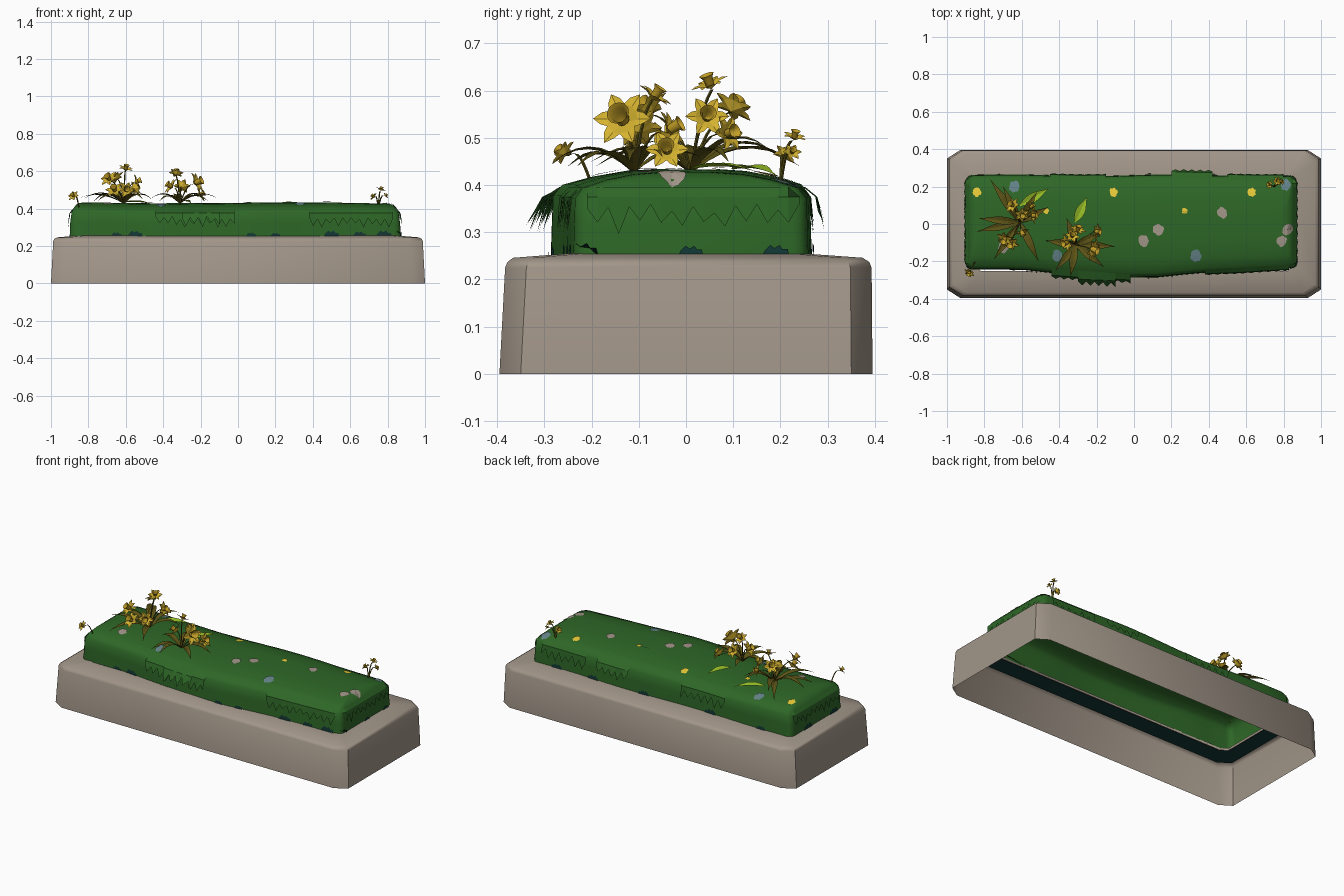
import bpy, bmesh, math, random
from mathutils import Vector, Matrix
from mathutils.bvhtree import BVHTree

if "Cube" in bpy.data.objects:
    bpy.data.objects.remove(bpy.data.objects["Cube"])
random.seed(4)

def mat(name, c):
    m = bpy.data.materials.new(name)
    m.diffuse_color = (*c, 1)
    m.use_nodes = True
    m.node_tree.nodes["Principled BSDF"].inputs["Base Color"].default_value = m.diffuse_color
    return m

STONE = mat("warm stone", (0.36, 0.305, 0.25))
MOSS = mat("moss green", (0.027, 0.135, 0.02))
TEAL = mat("dark teal", (0.006, 0.04, 0.035))
LEAF = mat("olive leaf", (0.105, 0.085, 0.008))
PETAL = mat("petal yellow", (0.68, 0.46, 0.03))
TRUMPET = mat("trumpet gold", (0.55, 0.35, 0.02))
SPOT_Y = mat("bright yellow", (0.82, 0.6, 0.04))
SPOT_B = mat("blue grey", (0.13, 0.23, 0.25))
LIME = mat("lime leaf", (0.3, 0.5, 0.02))

def finish(name, bm, m, angle=None):
    me = bpy.data.meshes.new(name)
    bm.to_mesh(me)
    bm.free()
    ob = bpy.data.objects.new(name, me)
    bpy.context.collection.objects.link(ob)
    me.materials.append(m)
    if angle:
        bpy.context.view_layer.objects.active = ob
        ob.select_set(True)
        bpy.ops.object.shade_smooth_by_angle(angle=math.radians(angle))
        ob.select_set(False)
    return ob

def loft(bm, rings, cap=False):
    vs = [[bm.verts.new(p) for p in r] for r in rings]
    n = len(vs[0])
    for a, b in zip(vs, vs[1:]):
        for i in range(n):
            bm.faces.new((a[i], a[(i + 1) % n], b[(i + 1) % n], b[i]))
    if cap:
        bm.faces.new(vs[-1])

def octagon(hx, hy, cx, cy, z, y0=0):
    q = [(hx, -hy + cy), (hx, hy - cy), (hx - cx, hy), (-hx + cx, hy),
         (-hx, hy - cy), (-hx, -hy + cy), (-hx + cx, -hy), (hx - cx, -hy)]
    return [(x, y + y0, z) for x, y in q]

# Stone kerb: open underneath, with a rim around the planting
bm = bmesh.new()
loft(bm, [octagon(1, .395, .07, .045, 0), octagon(.988, .388, .07, .045, .225, .005),
          octagon(.983, .383, .07, .045, .237, .005), octagon(.968, .37, .07, .045, .246, .004),
          octagon(.86, .25, .04, .03, .255), octagon(.86, .25, .04, .03, .24)])
finish("stone_kerb", bm, STONE, 40)
bm = bmesh.new()
loft(bm, [octagon(.96, .36, .07, .045, .238), octagon(.86, .25, .04, .03, .238)])
finish("soil_ring", bm, TEAL)

# Moss mound: lofted wavy rounded rectangle
def moss_ring(z, ix, iy):
    hx, hy, r = .885 - ix, .265 - iy, .035
    pts = []
    for qx, qy, a0 in ((1, -1, -90), (1, 1, 0), (-1, 1, 90), (-1, -1, 180)):
        for k in range(4):
            a = math.radians(a0 + k * 30)
            pts.append((qx * (hx - r) + r * math.cos(a), qy * (hy - r) + r * math.sin(a)))
        if qx == qy:                       # extra points along the long sides
            for k in range(1, 12):
                t = -1 + k / 6
                pts.append((-qx * t * (hx - r), qy * hy))
    out = []
    for x, y in pts:
        if y < 0:
            y *= .91 + .17 * math.cos(x * 1.5) ** 4 + .012 * math.sin(x * 13)
        else:
            y *= .985 + .02 * math.sin(x * 7)
        out.append((x - .015, y, z + (.004 * math.sin(5 * x) if z > .3 else 0)))
    return out

bm = bmesh.new()
loft(bm, [moss_ring(*p) for p in ((.25, 0, 0), (.32, .003, .002), (.375, .01, .004), (.398, .02, .022),
                                  (.415, .033, .08), (.426, .05, .14), (.43, .08, .2))], True)
bmesh.ops.recalc_face_normals(bm, faces=bm.faces)
tree = BVHTree.FromBMesh(bm)
finish("moss_mound", bm, MOSS, 40)

def ground(x, y, lift=.004):
    hit = tree.ray_cast(Vector((x, y, 2)), Vector((0, 0, -1)))[0]
    return Vector((x, y, (hit.z if hit else .25) + lift))

def wall(p, d, z):
    """Point on the mound side; p is the coordinate along the side, d its outward direction."""
    d = Vector(d)
    along = Vector((abs(d.y), abs(d.x), 0)) * p
    hit = tree.ray_cast(along + d * 2 + Vector((0, 0, z)), -d)[0]
    return hit or along + d * (.87 if d.x else .26) + Vector((0, 0, z))

# Jagged grass fringes hanging over the mound edge
bm = bmesh.new()
for d, a, b, out in (((0, -1, 0), -.44, -.02, .03), ((0, -1, 0), .38, .83, .012), ((0, -1, 0), -.3, -.1, .055),
                     ((0, 1, 0), -.45, -.15, .012), ((0, 1, 0), .2, .42, .025), ((0, 1, 0), .5, .8, .01),
                     ((1, 0, 0), -.21, .24, .012), ((-1, 0, 0), -.21, .24, .012)):
    n = int((b - a) / .022)
    dv, prev = Vector(d), None
    for i in range(n + 1):
        p = a + (b - a) * i / n
        deep = random.uniform(.06, .09) if i % 2 else random.uniform(.025, .045)
        top = wall(p, d, .396) + dv * .004
        mid = wall(p, d, .375) + dv * (.006 + out * .4)
        low = wall(p, d, .375) + dv * (.006 + out * (1 if i % 2 else .6)) - Vector((0, 0, deep - .01))
        col = [bm.verts.new(v) for v in (top, mid, low)]
        if prev:
            for k in (0, 1):
                bm.faces.new((prev[k], col[k], col[k + 1], prev[k + 1]))
        prev = col
finish("grass_fringe", bm, MOSS)

# Dark tufts around the foot of the mound
bm = bmesh.new()
for d, ps in (((0, -1, 0), (-.65, -.55, .07, .2, .5, .65, .78)), ((0, 1, 0), (-.7, -.35, .1, .45, .7)),
              ((1, 0, 0), (-.22, .01, .19)), ((-1, 0, 0), (-.15, .1))):
    for p in ps:
        s = random.uniform(.7, 1.2)
        bm.faces.new([bm.verts.new(wall(p + .035 * s * u, d, .252 + .026 * s * h) + Vector(d) * .005)
                      for u, h in ((-1, 0), (1, 0), (.9, .6), (.5, .6), (.3, 1), (-.1, .7), (-.4, 1), (-.8, .5))])
finish("foot_tufts", bm, TEAL)

# Ragged blossom spots lying on the moss
def spots(name, m, places, r):
    bm = bmesh.new()
    for x, y in places:
        c = bm.verts.new(ground(x, y, .005))
        ring = []
        for k in range(14):
            a, q = k * math.tau / 14, r * random.uniform(.78, 1.1)
            ring.append(bm.verts.new(ground(x + q * math.cos(a), y + q * 1.1 * math.sin(a), .005)))
        for k in range(14):
            bm.faces.new((c, ring[k], ring[(k + 1) % 14]))
    finish(name, bm, m)

spots("yellow_spots", SPOT_Y, ((-.84, .17), (-.11, .17), (.63, .17)), .023)
spots("small_yellow_spots", SPOT_Y, ((-.47, .07), (.27, .07)), .016)
spots("blue_spots", SPOT_B, ((-.64, .2), (-.41, -.17), (.33, -.17), (.81, .21)), .03)
spots("pale_spots", STONE, ((.47, .06), (.13, -.03), (.05, -.09), (.79, -.09), (.82, -.03), (-.7, -.13)), .029)

# Leaves: arched, folded blades
def leaf(bm, base, tip, rise, width, n=7):
    base, tip = Vector(base), Vector(tip)
    side = (tip - base).cross(Vector((0, 0, 1))).normalized()
    prev = None
    for i in range(n + 1):
        t = i / n
        c = base.lerp(tip, t) + Vector((0, 0, rise * 4 * t * (1 - t)))
        w = width * (.15 + math.sin(math.pi * t ** .9) * .85) * (1 - t ** 4) + .0005
        row = [bm.verts.new(c + side * w * s + Vector((0, 0, .3 * w * abs(s)))) for s in (-1, 0, 1)]
        if prev:
            for k in (0, 1):
                bm.faces.new((prev[k], prev[k + 1], row[k + 1], row[k]))
        prev = row

bm = bmesh.new()
for x0, y0, tips in ((-.61, .01, ((-.77, .24, .44), (-.84, -.04, .46), (-.83, .03, .45), (-.75, -.19, .44), (-.51, -.2, .45),
                                  (-.46, .09, .45), (-.7, .2, .46), (-.52, .17, .48))),
                     (-.31, -.11, ((-.1, -.12, .45), (-.16, -.23, .44), (-.34, -.28, .45), (-.47, -.09, .45),
                                   (-.18, -.05, .46), (-.42, -.25, .44), (-.36, .03, .46)))):
    for t in tips:
        leaf(bm, (x0, y0, .425), t, random.uniform(.02, .045), .021)
finish("arched_leaves", bm, LEAF)
bm = bmesh.new()
for a, b in (((-.61, .1), (-.455, .19)), ((-.315, .01), (-.25, .145))):
    leaf(bm, ground(*a, .006), ground(*b, .012), .008, .026)
finish("lime_leaves", bm, LIME)

# Flowers: stem, six pointed petals and a flared trumpet
stems, petals, trumpets = bmesh.new(), bmesh.new(), bmesh.new()

def flower(root, head, face, r):
    root, head, face = Vector(root), Vector(head), Vector(face).normalized()
    M = Matrix.Translation(head) @ face.to_track_quat('Z', 'Y').to_matrix().to_4x4()
    back = head - face * r * .35
    rings = []
    for i in range(6):
        t = i / 5
        c = root.lerp(back, t) + Vector((0, 0, .03 * math.sin(math.pi * t)))
        rings.append([c + Vector((math.cos(k * math.tau / 4), math.sin(k * math.tau / 4), 0)) * .0035 for k in range(4)])
    loft(stems, rings)
    for k in range(6):
        R = M @ Matrix.Rotation(k * math.tau / 6, 4, 'Z')
        shape = [(0, 0, -.3), (.45, -.3, .02), (.75, -.22, .06), (1.05, 0, .02), (.75, .22, .06), (.45, .3, .02)]
        v = [petals.verts.new(R @ (Vector(p) * r)) for p in shape]
        mid = petals.verts.new(R @ (Vector((.55, 0, -.03)) * r))
        for i in range(6):
            petals.faces.new((v[i], v[(i + 1) % 6], mid))
    loft(trumpets, [[M @ (Vector((q * math.cos(a), q * math.sin(a), z)) * r)
                     for a in (j * math.tau / 12 for j in range(12))]
                    for q, z in ((.05, -.3), (.24, -.05), (.26, .3), (.4, .5))])

A, B = (-.61, .01, .425), (-.31, -.11, .425)
for root, head, face, r in (
        (A, (-.6, .05, .615), (.2, -.3, .8), .04), (A, (-.65, .1, .565), (-.5, .4, .6), .045),
        (A, (-.69, -.08, .56), (-.4, -.6, .6), .05), (A, (-.54, .045, .545), (.9, .1, .35), .045),
        (A, (-.6, -.04, .5), (.3, -.9, .2), .045), (A, (-.66, -.1, .5), (-.2, -.6, .6), .05),
        (A, (-.55, .09, .51), (.6, .6, .2), .04),
        (B, (-.33, -.065, .59), (.1, .4, .6), .04), (B, (-.36, -.1, .52), (-.7, -.2, .5), .05),
        (B, (-.22, -.135, .54), (.85, -.3, .4), .062), (B, (-.2, -.04, .475), (.8, -.1, .4), .045),
        (B, (-.3, -.03, .52), (.2, .7, .4), .045),
        ((-.85, -.2, .4), (-.88, -.26, .468), (-.4, -.6, .5), .032),
        ((.75, .2, .4), (.765, .23, .503), (.3, .2, .9), .026),
        ((.75, .2, .4), (.725, .21, .465), (-.6, .2, .5), .026),
        ((.75, .2, .4), (.79, .225, .47), (.7, .2, .5), .02)):
    flower(root, head, face, r)
finish("flower_stems", stems, LEAF)
finish("flower_petals", petals, PETAL)
finish("flower_trumpets", trumpets, TRUMPET, 50)
